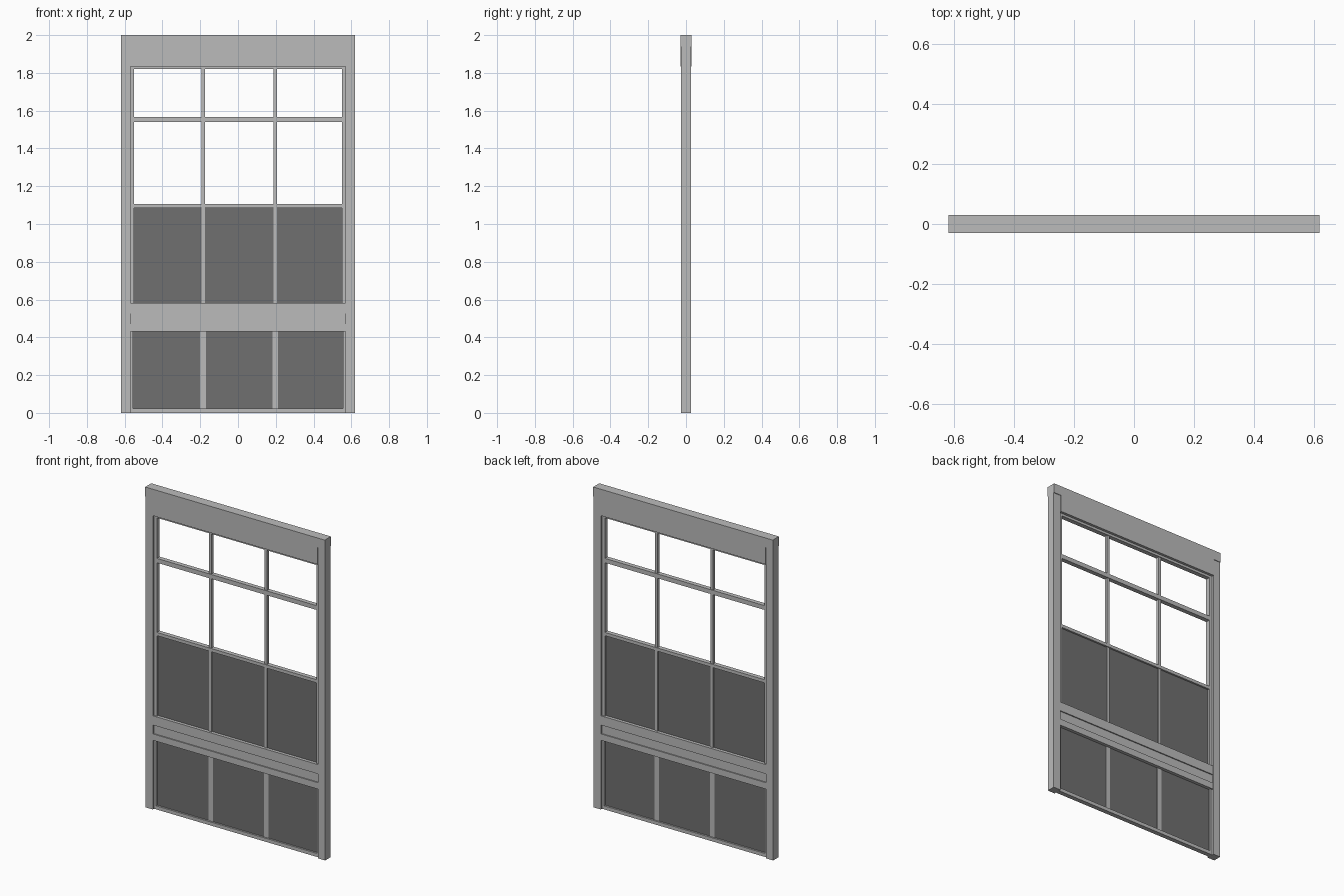
import bpy

if "Cube" in bpy.data.objects:
    bpy.data.objects.remove(bpy.data.objects["Cube"])


def material(name, value):
    m = bpy.data.materials.new(name)
    m.use_nodes = True
    m.diffuse_color = (value, value, value, 1)
    m.node_tree.nodes["Principled BSDF"].inputs["Base Color"].default_value = m.diffuse_color
    return m


FRAME = material("light grey frame", 0.5)
PANEL = material("dark grey panel", 0.16)


def box(name, x0, x1, z0, z1, half_depth, mat=FRAME):
    """Box centred on the wall plane."""
    bpy.ops.mesh.primitive_cube_add(size=1, location=((x0 + x1) / 2, 0, (z0 + z1) / 2))
    ob = bpy.context.object
    ob.name = name
    ob.scale = (x1 - x0, half_depth * 2, z1 - z0)
    bpy.ops.object.transform_apply(location=False, rotation=False, scale=True)
    ob.data.materials.append(mat)
    return ob


OUTER, INNER, GLASS = 0.62, 0.57, 0.55
JAMB = 0.026
SASH = 0.014
BAR = 0.009

# Header: deep cap above, lower part set between the jambs
box("header_cap", -OUTER, OUTER, 1.94, 2.0, 0.03)
box("header_face", -INNER, INNER, 1.835, 1.94, 0.03)

# Jambs and the sash stiles beside them
for side, s in (("left", 1), ("right", -1)):
    def upright(name, a, b, z0, z1, depth):
        box(side + "_" + name, min(a * s, b * s), max(a * s, b * s), z0, z1, depth)
    upright("jamb", INNER, OUTER, 0, 1.94, JAMB)
    upright("upper_stile", GLASS, INNER, 0.58, 1.835, SASH)
    upright("lower_stile", GLASS + 0.005, INNER, 0, 0.44, SASH)

# Horizontal rails
rails = {
    "top_rail": (1.82, 1.835),
    "transom_bar": (1.54, 1.567),
    "sill_rail": (1.085, 1.105),
    "bottom_rail": (0.0, 0.022),
}
for name, (z0, z1) in rails.items():
    box(name, -INNER, INNER, z0, z1, SASH)

# Middle rail with a shallow groove along both faces
box("middle_rail_upper", -INNER, INNER, 0.525, 0.583, 0.023)
box("middle_rail_groove", -INNER, INNER, 0.47, 0.525, 0.016)
box("middle_rail_lower", -INNER, INNER, 0.43, 0.47, 0.023)

# Dark infill panels
box("upper_panel", -GLASS, GLASS, 0.583, 1.085, 0.003, PANEL)
box("lower_panel", -GLASS - 0.005, GLASS + 0.005, 0.022, 0.43, 0.003, PANEL)

# Vertical glazing bars, slim above and wide and flat below
for side, x in (("right", -0.185), ("left", 0.198)):
    for part, z0, z1 in (("top", 1.567, 1.82), ("window", 1.105, 1.54), ("panel", 0.583, 1.085)):
        box(f"{side}_{part}_bar", x - BAR, x + BAR, z0, z1, BAR)
    box(f"{side}_lower_bar", x - 0.015, x + 0.015, 0.022, 0.43, 0.005)
